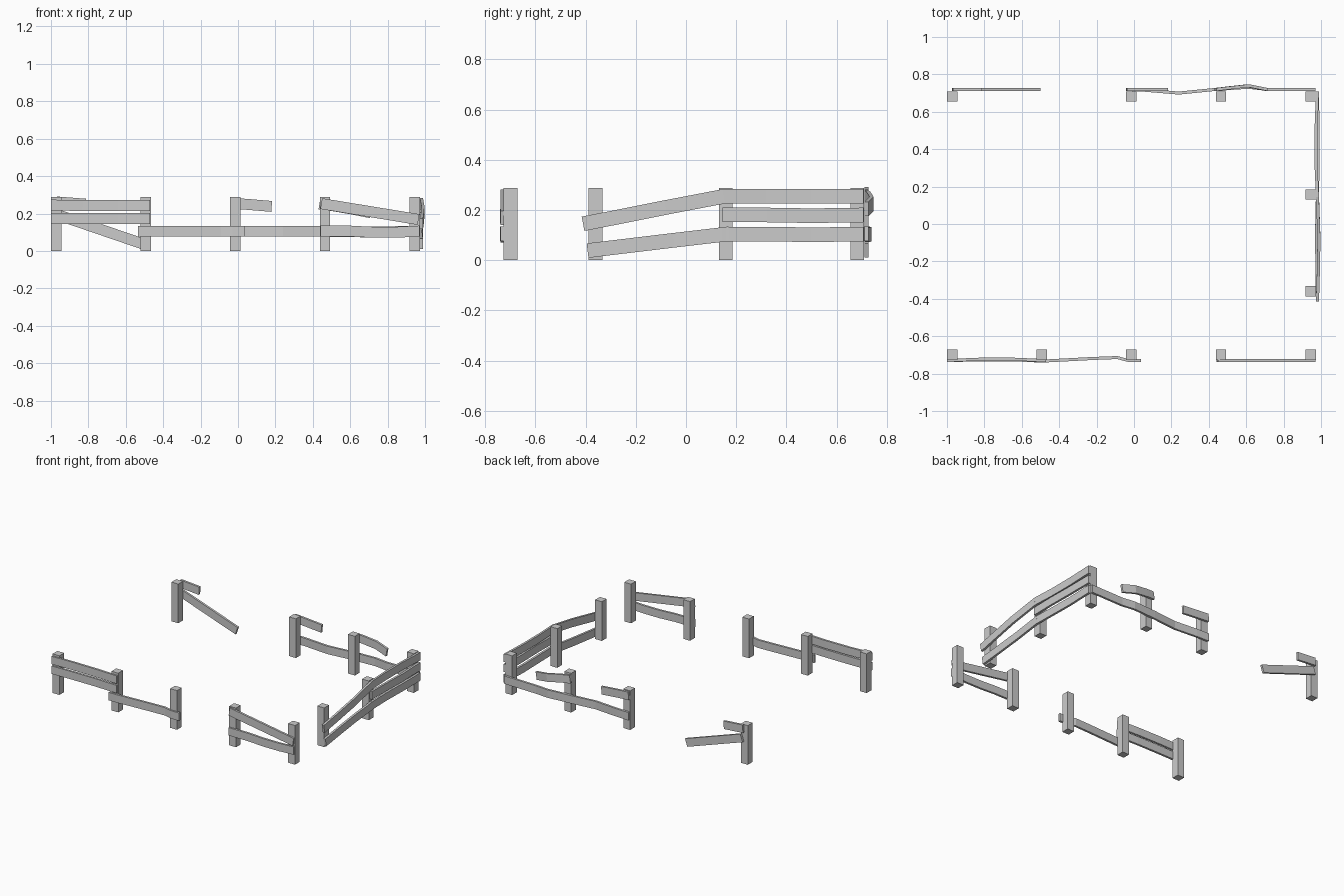
import bpy, bmesh
from mathutils import Vector

if "Cube" in bpy.data.objects:
    bpy.data.objects.remove(bpy.data.objects["Cube"])

POST_W, POST_H = 0.055, 0.288
RAIL_H, RAIL_T = 0.058, 0.016


def mesh_object(name, bm):
    bmesh.ops.recalc_face_normals(bm, faces=bm.faces)
    me = bpy.data.meshes.new(name)
    bm.to_mesh(me)
    bm.free()
    ob = bpy.data.objects.new(name, me)
    bpy.context.collection.objects.link(ob)
    return ob


def post(name, x, y):
    bm = bmesh.new()
    bmesh.ops.create_cube(bm, size=1)
    for v in bm.verts:
        v.co = Vector((x + v.co.x * POST_W, y + v.co.y * POST_W,
                       (v.co.z + 0.5) * POST_H))
    mesh_object(name, bm)


# Side planes: axis the board runs along, and board centre on the other axis
SIDES = {"front": ("x", -0.730), "back": ("x", 0.719), "right": ("y", 0.981)}


def rail(name, side, pts):
    """Sweep a board section along (run, outward bow, height) points."""
    axis, base = SIDES[side]
    run, rise = pts[-1][0] - pts[0][0], pts[-1][2] - pts[0][2]
    length = (run * run + rise * rise) ** 0.5
    nu, nz = -rise / length * RAIL_H / 2, run / length * RAIL_H / 2
    bm = bmesh.new()
    rings = []
    for u, bow, z in pts:
        ring = []
        for s, t in ((-1, -1), (1, -1), (1, 1), (-1, 1)):
            a, b, h = u + s * nu, base + bow + t * RAIL_T / 2, z + s * nz
            ring.append(bm.verts.new((a, b, h) if axis == "x" else (b, a, h)))
        rings.append(ring)
    for r0, r1 in zip(rings, rings[1:]):
        for i in range(4):
            j = (i + 1) % 4
            bm.faces.new((r0[i], r0[j], r1[j], r1[i]))
    bm.faces.new(rings[0])
    bm.faces.new(rings[-1])
    mesh_object(name, bm)


# Posts
for i, x in enumerate((-0.972, -0.493, -0.015, 0.465, 0.945)):
    post(f"front_post_{i}", x, -0.699)
    if i != 1:
        post(f"back_post_{i}", x, 0.682)
for i, y in enumerate((-0.36, 0.158)):
    post(f"right_post_{i}", 0.945, y)

# Front rails
rail("front_left_top_rail", "front",
     [(-1.0, 0, 0.245), (-0.83, 0.007, 0.243), (-0.64, 0.007, 0.242), (-0.47, 0, 0.242)])
rail("front_left_middle_rail", "front",
     [(-1.0, 0, 0.174), (-0.83, 0.003, 0.174), (-0.64, 0.003, 0.174), (-0.47, -0.003, 0.174)])
rail("front_centre_low_rail", "front",
     [(-0.535, -0.002, 0.105), (-0.47, -0.002, 0.105), (-0.22, 0.011, 0.105),
      (-0.09, 0.016, 0.105), (-0.03, 0, 0.105), (0.037, 0, 0.105)])
rail("front_right_sloping_rail", "front", [(0.445, 0, 0.253), (0.965, 0, 0.168)])
rail("front_right_low_rail", "front",
     [(0.44, 0, 0.106), (0.6, 0, 0.106), (0.72, 0, 0.100), (0.85, 0, 0.100), (0.97, 0, 0.106)])

# Back rails, including broken stubs
rail("back_left_stub", "back", [(-0.97, 0, 0.262), (-0.815, 0, 0.250)])
rail("back_left_fallen_rail", "back", [(-0.96, 0, 0.192), (-0.51, 0, 0.038)])
rail("back_centre_stub", "back", [(-0.04, 0, 0.255), (0.05, 0, 0.249), (0.18, 0, 0.238)])
rail("back_centre_low_rail", "back",
     [(-0.04, 0, 0.105), (0.06, -0.004, 0.105), (0.24, -0.019, 0.105),
      (0.43, 0, 0.105), (0.49, 0, 0.105)])
rail("back_right_stub", "back",
     [(0.435, 0, 0.25), (0.50, 0.008, 0.243), (0.61, 0.020, 0.224), (0.71, 0, 0.204)])
rail("back_right_low_rail", "back",
     [(0.435, 0, 0.105), (0.61, 0.012, 0.103), (0.71, 0.001, 0.101), (0.97, 0, 0.105)])

# Right rails
for label, z, bow in (("top", 0.254, -0.008), ("middle", 0.180, 0.003), ("low", 0.104, -0.004)):
    rail(f"right_back_{label}_rail", "right",
         [(0.145, 0, z), (0.32, bow, z), (0.50, bow, z - (label != "top") * 0.003),
          (0.708, 0, z)])
rail("right_front_top_rail", "right",
     [(-0.41, 0, 0.145), (-0.28, 0.004, 0.170), (-0.08, 0.008, 0.210), (0.15, 0, 0.254)])
rail("right_front_low_rail", "right",
     [(-0.392, 0, 0.038), (-0.25, -0.003, 0.055), (-0.05, -0.005, 0.079), (0.172, 0, 0.105)])
